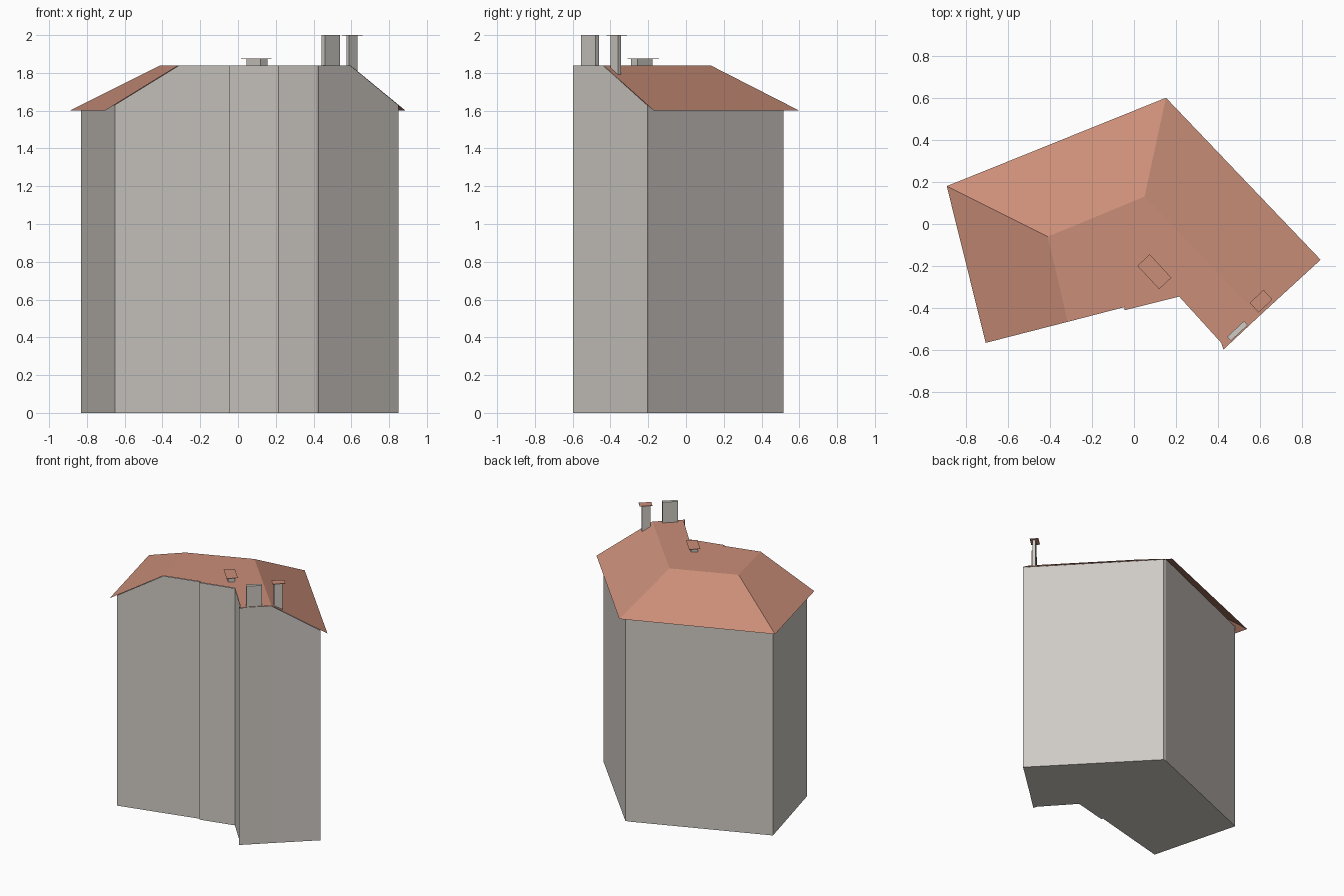
import bpy
import bmesh
import math
from mathutils import Vector

cube = bpy.data.objects.get("Cube")
if cube:
    bpy.data.objects.remove(cube, do_unlink=True)

EAVE, RIDGE = 1.60, 1.84


def material(name, rgb):
    m = bpy.data.materials.new(name)
    m.use_nodes = True
    m.diffuse_color = (*rgb, 1)
    bsdf = m.node_tree.nodes["Principled BSDF"]
    bsdf.inputs["Base Color"].default_value = (*rgb, 1)
    bsdf.inputs["Roughness"].default_value = 0.9
    return m


stone = material("pale stone", (0.62, 0.59, 0.55))
tile = material("terracotta", (0.59, 0.27, 0.19))


def finish(bm, name, mat, upward=False):
    if upward:
        for f in bm.faces:
            f.normal_update()
            if f.normal.z < 0:
                f.normal_flip()
    else:
        bmesh.ops.recalc_face_normals(bm, faces=bm.faces[:])
    mesh = bpy.data.meshes.new(name)
    bm.to_mesh(mesh)
    bm.free()
    mesh.materials.append(mat)
    obj = bpy.data.objects.new(name, mesh)
    bpy.context.collection.objects.link(obj)
    return obj


# Key plan points: eave corners, ridge ends, and the stepped front outline
west, north, east = (-0.89, 0.18), (0.152, 0.6), (0.887, -0.17)
south_west = (-0.705, -0.565)
ridge_west, ridge_east = (-0.41, -0.06), (0.05, 0.13)
gable_west, gable_east = (-0.315, -0.465), (0.595, -0.438)
front_steps = [(-0.045, -0.395), (-0.045, -0.41), (0.215, -0.345),
               (0.415, -0.565), (0.425, -0.597)]


# Roof: three slopes hipped around a flat top, as a thin open sheet
roof = bmesh.new()
corners = {p: roof.verts.new((*p, EAVE)) for p in (west, north, east, south_west)}
flat = [ridge_west, gable_west, *front_steps, gable_east, ridge_east]
corners.update({p: roof.verts.new((*p, RIDGE)) for p in flat})
for loop in (flat,
             [west, north, ridge_east, ridge_west],
             [south_west, west, ridge_west, gable_west],
             [north, east, gable_east, ridge_east]):
    roof.faces.new([corners[p] for p in loop])
finish(roof, "roof", tile, upward=True)


# Walls: set in behind the eaves, rising to meet the slopes
def roof_height(p):
    height = RIDGE
    for a, b in ((west, north), (north, east), (south_west, west)):
        a, d = Vector(a), (Vector(b) - Vector(a)).normalized()
        inward = abs(d.cross(Vector(p) - a))
        height = min(height, EAVE + inward * 0.593)
    return height


wall_west = (-0.83, 0.12)
wall_sw = (-0.652, -0.551)
wall_north = [(0.16, 0.515), (0.135, 0.512)]
wall_east = (0.85, -0.203)
outline = [(p, roof_height(p)) for p in (wall_west, wall_sw)]
outline += [(p, RIDGE) for p in (gable_west, *front_steps, gable_east)]
outline += [(p, roof_height(p)) for p in (wall_east, *wall_north)]

walls = bmesh.new()
low = [walls.verts.new((*p, 0)) for p, z in outline]
high = [walls.verts.new((*p, z - 0.002)) for p, z in outline]
walls.faces.new(low)
for i in range(len(low)):
    j = (i + 1) % len(low)
    walls.faces.new((low[i], low[j], high[j], high[i]))
finish(walls, "walls", stone)


# Chimneys and vent: turned boxes, some with a thin overhanging cap
def turned_box(name, centre, length, depth, bottom, top, angle, mat):
    bm = bmesh.new()
    bmesh.ops.create_cube(bm, size=1)
    bmesh.ops.scale(bm, vec=(length, depth, top - bottom), verts=bm.verts[:])
    obj = finish(bm, name, mat)
    obj.location = (*centre, (top + bottom) / 2)
    obj.rotation_euler.z = math.radians(angle)
    return obj


turned_box("wide_chimney", (0.492, -0.508), 0.11, 0.026, 1.82, 2.0, 43, stone)
turned_box("narrow_chimney", (0.604, -0.372), 0.06, 0.02, 1.78, 1.998, 43, stone)
turned_box("narrow_chimney_cap", (0.604, -0.367), 0.09, 0.062, 1.998, 2.0, 43, tile)
turned_box("roof_vent", (0.1, -0.234), 0.05, 0.11, 1.83, 1.873, 43, stone)
turned_box("roof_vent_cap", (0.097, -0.227), 0.08, 0.152, 1.873, 1.875, 43, tile)
